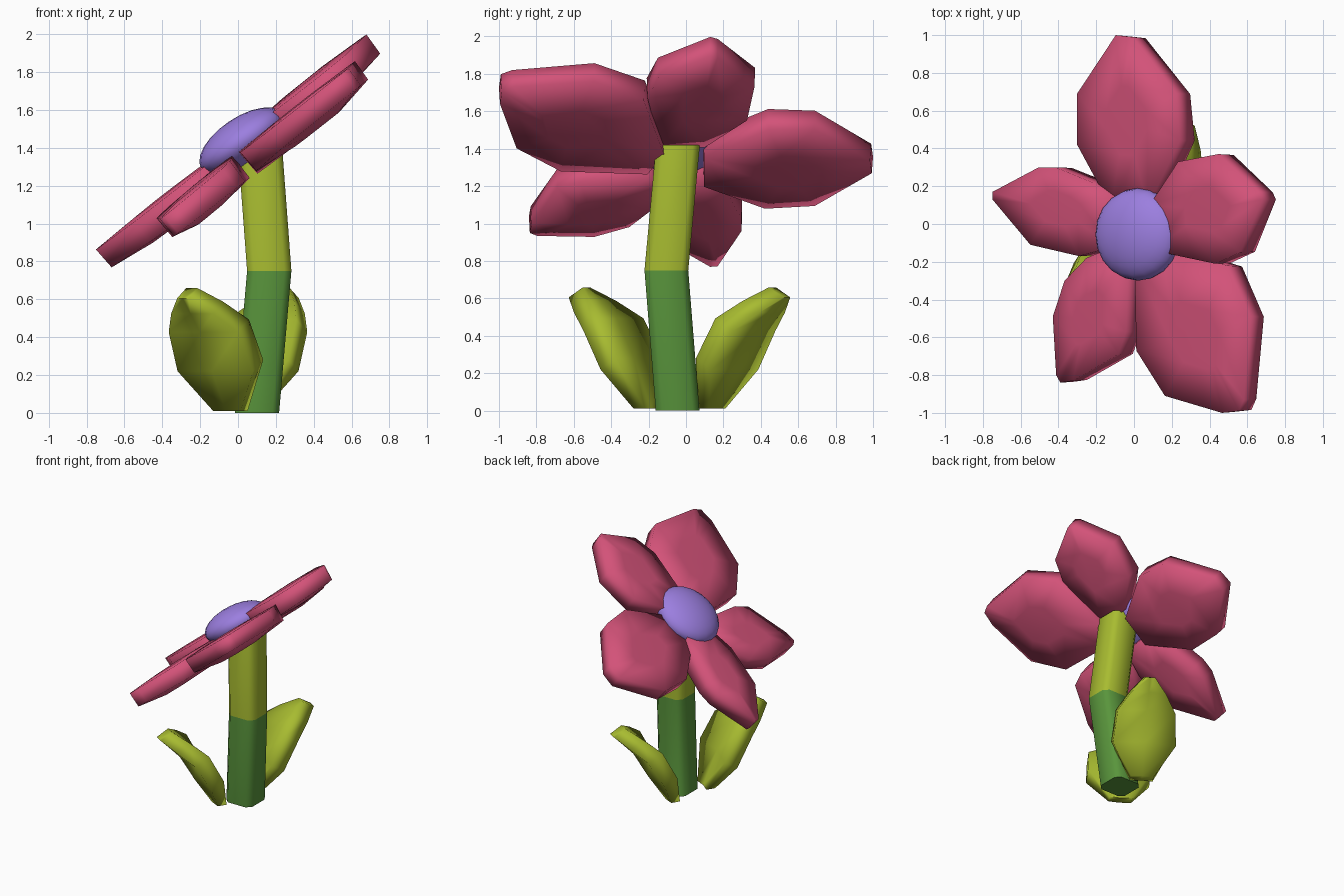
import bpy, bmesh, math
from mathutils import Vector, Matrix

if "Cube" in bpy.data.objects:
    bpy.data.objects.remove(bpy.data.objects["Cube"])


def material(name, rgb):
    m = bpy.data.materials.new(name)
    m.diffuse_color = (*rgb, 1)
    m.use_nodes = True
    m.node_tree.nodes["Principled BSDF"].inputs["Base Color"].default_value = m.diffuse_color
    return m


PINK = material("petal pink", (0.65, 0.085, 0.19))
PURPLE = material("centre purple", (0.33, 0.21, 0.74))
LIME = material("lime green", (0.39, 0.50, 0.03))
GREEN = material("stem green", (0.10, 0.30, 0.045))

SLOPE = 0.79                                   # tilt of the flower head
N = Vector((-SLOPE, 0, 1)).normalized()


def loft(name, rings, mats, angle):
    """Skin a list of equal-length point rings and cap both ends."""
    bm = bmesh.new()
    vs = [[bm.verts.new(p) for p in r] for r in rings]
    n = len(rings[0])
    for k, (a, b) in enumerate(zip(vs, vs[1:])):
        for i in range(n):
            f = bm.faces.new((a[i], a[(i + 1) % n], b[(i + 1) % n], b[i]))
            f.material_index = min(k, len(mats) - 1)
    bm.faces.new(vs[0])
    bm.faces.new(vs[-1]).material_index = len(mats) - 1
    bmesh.ops.recalc_face_normals(bm, faces=bm.faces)
    me = bpy.data.meshes.new(name)
    bm.to_mesh(me)
    bm.free()
    for m in mats:
        me.materials.append(m)
    ob = bpy.data.objects.new(name, me)
    bpy.context.collection.objects.link(ob)
    smooth(ob, angle)
    return ob


def smooth(ob, angle):
    bpy.ops.object.select_all(action='DESELECT')
    ob.select_set(True)
    bpy.context.view_layer.objects.active = ob
    bpy.ops.object.shade_smooth_by_angle(angle=math.radians(angle))


def petal(name, outline, dz=0.0, ty=0.0):
    """Thick soft petal on the tilted head plane, thinner toward its tip."""
    xs, ys = zip(*outline)
    cx, cy = (min(xs) + max(xs)) / 2, (min(ys) + max(ys)) / 2
    pts, thick = [], []
    for x, y in outline:
        thick.append(0.106 - 0.05 * min(1, math.hypot(x, y)))
        x = cx + (x - cx) * 0.89
        pts.append(Vector((x, y, 1.387 + SLOPE * x + dz + ty * (y - cy))))
    c = sum(pts, Vector()) / len(pts)
    rings = [[c + (p - c) * 0.4 - N * 0.10 for p in pts],
             [c + (p - c) * 0.985 - N * t for p, t in zip(pts, thick)],
             [p + N * 0.056 for p in pts],
             [c + (p - c) * 0.4 + N * 0.064 for p in pts]]
    loft(name, rings, [PINK], 100)


# Petals, outlines as seen from above
petal("petal_back", [(0.12, 0.09), (0.31, 0.44), (0.29, 0.69), (0.03, 0.99),
                     (-0.07, 1.0), (-0.30, 0.69), (-0.30, 0.42), (-0.10, 0.09)], -0.035, 0.02)
petal("petal_left", [(-0.02, 0.13), (-0.16, 0.22), (-0.38, 0.30), (-0.48, 0.30),
                     (-0.755, 0.17), (-0.755, 0.13), (-0.53, -0.11), (-0.24, -0.17),
                     (-0.04, -0.12)], -0.008, 0.05)
petal("petal_right", [(0.08, 0.10), (0.25, 0.33), (0.49, 0.37), (0.73, 0.17),
                      (0.75, 0.13), (0.62, -0.15), (0.47, -0.21), (0.10, -0.14)], 0, 0.07)
petal("petal_front_left", [(-0.06, -0.12), (-0.22, -0.18), (-0.35, -0.30), (-0.42, -0.49),
                           (-0.40, -0.80), (-0.375, -0.84), (-0.30, -0.83),
                           (-0.03, -0.69), (0.015, -0.57), (0.03, -0.20)], -0.09, 0.06)
petal("petal_front_right", [(0.0, -0.20), (0.01, -0.67), (0.18, -0.91), (0.52, -1.0),
                            (0.62, -0.99), (0.65, -0.93), (0.69, -0.49),
                            (0.55, -0.22), (0.15, -0.11)], -0.09, 0.02)

# Domed flower centre
bpy.ops.mesh.primitive_uv_sphere_add(segments=20, ring_count=12, radius=1,
                                     location=(0.022, -0.055, 1.435))
centre = bpy.context.object
centre.name = "flower_centre"
centre.scale = (0.26, 0.245, 0.125)
centre.rotation_euler = (0, -math.radians(34), 0)
centre.data.materials.append(PURPLE)
smooth(centre, 60)

# Bent two-tone stem, a square section with cut corners
A, B = 0.117, 0.08
section = [(A, -B), (A, B), (B, A), (-B, A), (-A, B), (-A, -B), (-B, -A), (B, -A)]
stem_rings = [[Vector((x + u, y + v, z)) for u, v in section]
              for x, y, z in ((0.10, -0.045, 0.0), (0.165, -0.105, 0.75),
                              (0.115, -0.043, 1.42))]
loft("stem", stem_rings, [GREEN, LIME], 60)


def leaf(name, turn):
    """Thick cupped leaf leaning outward, three points across on each side."""
    d, w = Vector((-0.53, -0.85, 0)), Vector((0.85, -0.53, 0))
    base = Vector((-0.04, -0.205, 0))
    rings = []
    # rows: height, lean, half width, cup depth, half thickness
    for z, lean, hw, cup, th in ((0.01, 0.0, 0.085, 0.01, 0.035),
                                 (0.25, 0.10, 0.235, 0.035, 0.05),
                                 (0.46, 0.215, 0.215, 0.035, 0.055),
                                 (0.555, 0.33, 0.13, 0.015, 0.052),
                                 (0.632, 0.43, 0.035, 0.0, 0.045)):
        out = d * th + Vector((0, 0, -0.6 * th if z > 0.1 else 0))
        row = []
        for side in (1, -1):
            for t in (-1, 0, 1):
                t *= side
                p = base + d * (lean + cup * (1 - t * t)) + w * hw * t + Vector((0, 0, z))
                row.append(turn @ (p + out * side))
        rings.append(row)
    loft(name, rings, [LIME], 100)


# Leaves: front one and its half-turn copy
leaf("leaf_front", Matrix.Identity(4))
pivot = Matrix.Translation((0, -0.035, 0))
leaf("leaf_back", pivot @ Matrix.Rotation(math.pi, 4, 'Z') @ pivot.inverted())
